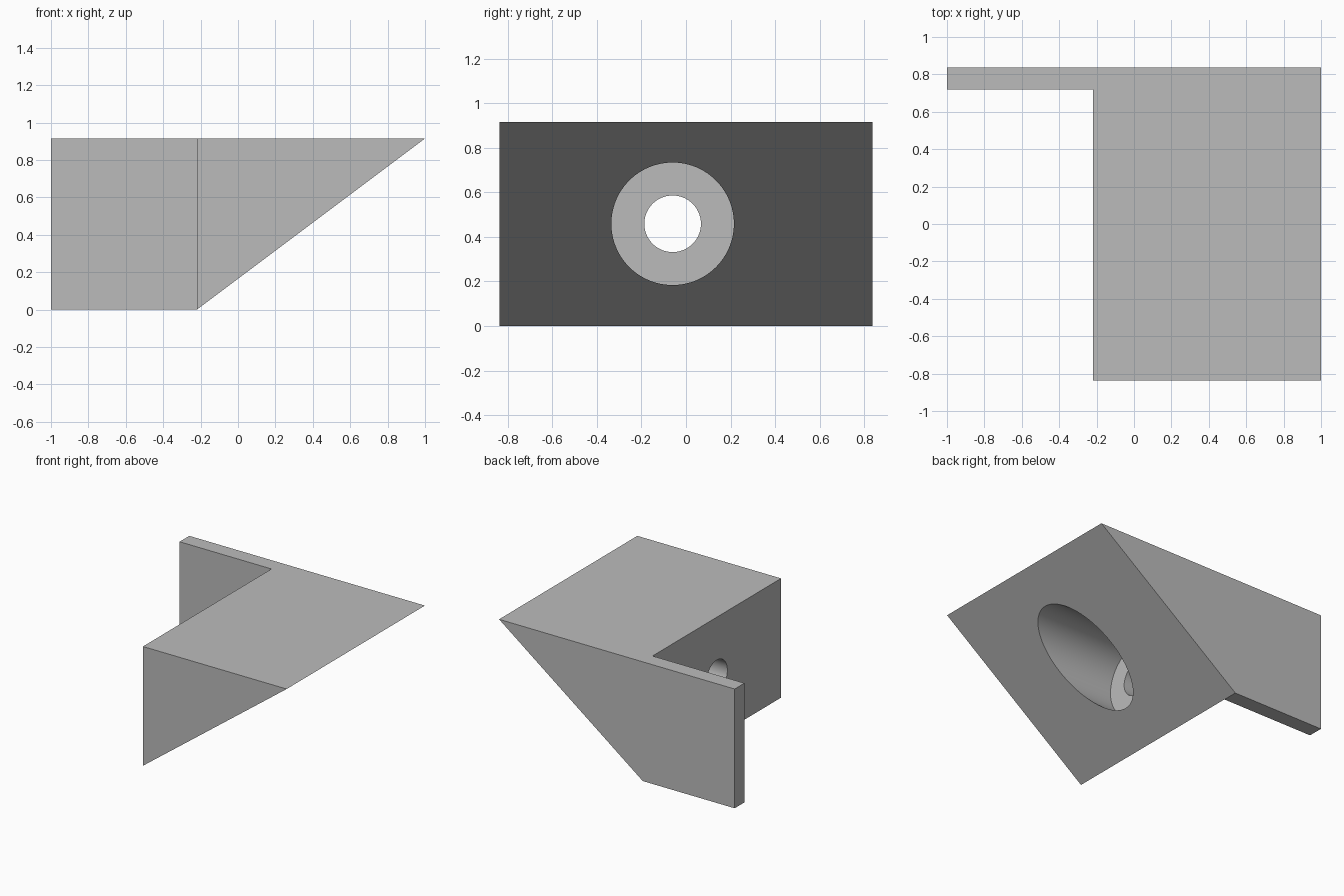
import bpy
import bmesh
import math

if "Cube" in bpy.data.objects:
    bpy.data.objects.remove(bpy.data.objects["Cube"], do_unlink=True)

# Main dimensions
HEIGHT, DEPTH = 0.915, 0.838
BLOCK_X = -0.22          # flat rear face of the wedge block
PLATE_Y = 0.72           # inner face of the side plate
HOLE_Y, HOLE_Z = -0.06, 0.459
FLOOR_X = -0.067         # floor of the wide bore

grey = bpy.data.materials.new("plain grey")
grey.use_nodes = True
colour = (0.5, 0.5, 0.5, 1)
grey.diffuse_color = colour
grey.node_tree.nodes["Principled BSDF"].inputs["Base Color"].default_value = colour


def prism(name, profile, y0, y1):
    """Extrude an x-z profile along y."""
    bm = bmesh.new()
    face = bm.faces.new([bm.verts.new((x, y0, z)) for x, z in profile])
    side = bmesh.ops.extrude_face_region(bm, geom=[face])
    verts = [v for v in side["geom"] if isinstance(v, bmesh.types.BMVert)]
    bmesh.ops.translate(bm, verts=verts, vec=(0, y1 - y0, 0))
    bmesh.ops.recalc_face_normals(bm, faces=bm.faces)
    mesh = bpy.data.meshes.new(name)
    bm.to_mesh(mesh)
    bm.free()
    obj = bpy.data.objects.new(name, mesh)
    bpy.context.collection.objects.link(obj)
    mesh.materials.append(grey)
    return obj


def bore(name, radius, x0, x1):
    """Cylinder along x at the hole centre."""
    bpy.ops.mesh.primitive_cylinder_add(
        vertices=96, radius=radius, depth=x1 - x0,
        location=((x0 + x1) / 2, HOLE_Y, HOLE_Z), rotation=(0, math.pi / 2, 0))
    obj = bpy.context.object
    obj.name = name
    obj.data.materials.append(grey)
    return obj


# Wedge block and side plate share one sloped profile
bracket = prism("wedge_bracket",
                [(-1, 0), (BLOCK_X, 0), (1, HEIGHT), (-1, HEIGHT)], -DEPTH, DEPTH)

# Corner notch that leaves the side plate, then the stepped hole
notch = prism("notch_cutter",
              [(-2, -1), (BLOCK_X, -1), (BLOCK_X, 2), (-2, 2)], -2, PLATE_Y)
cutters = [notch,
           bore("wide_bore_cutter", 0.275, FLOOR_X, 2),
           bore("narrow_bore_cutter", 0.127, -1.5, 1.5)]

bpy.ops.object.select_all(action="DESELECT")
bpy.context.view_layer.objects.active = bracket
bracket.select_set(True)
for cutter in cutters:
    cut = bracket.modifiers.new(cutter.name, "BOOLEAN")
    cut.operation = "DIFFERENCE"
    cut.solver = "EXACT"
    cut.object = cutter
    bpy.ops.object.modifier_apply(modifier=cut.name)
    bpy.data.objects.remove(cutter, do_unlink=True)

bpy.ops.object.shade_smooth_by_angle(angle=math.radians(30))
